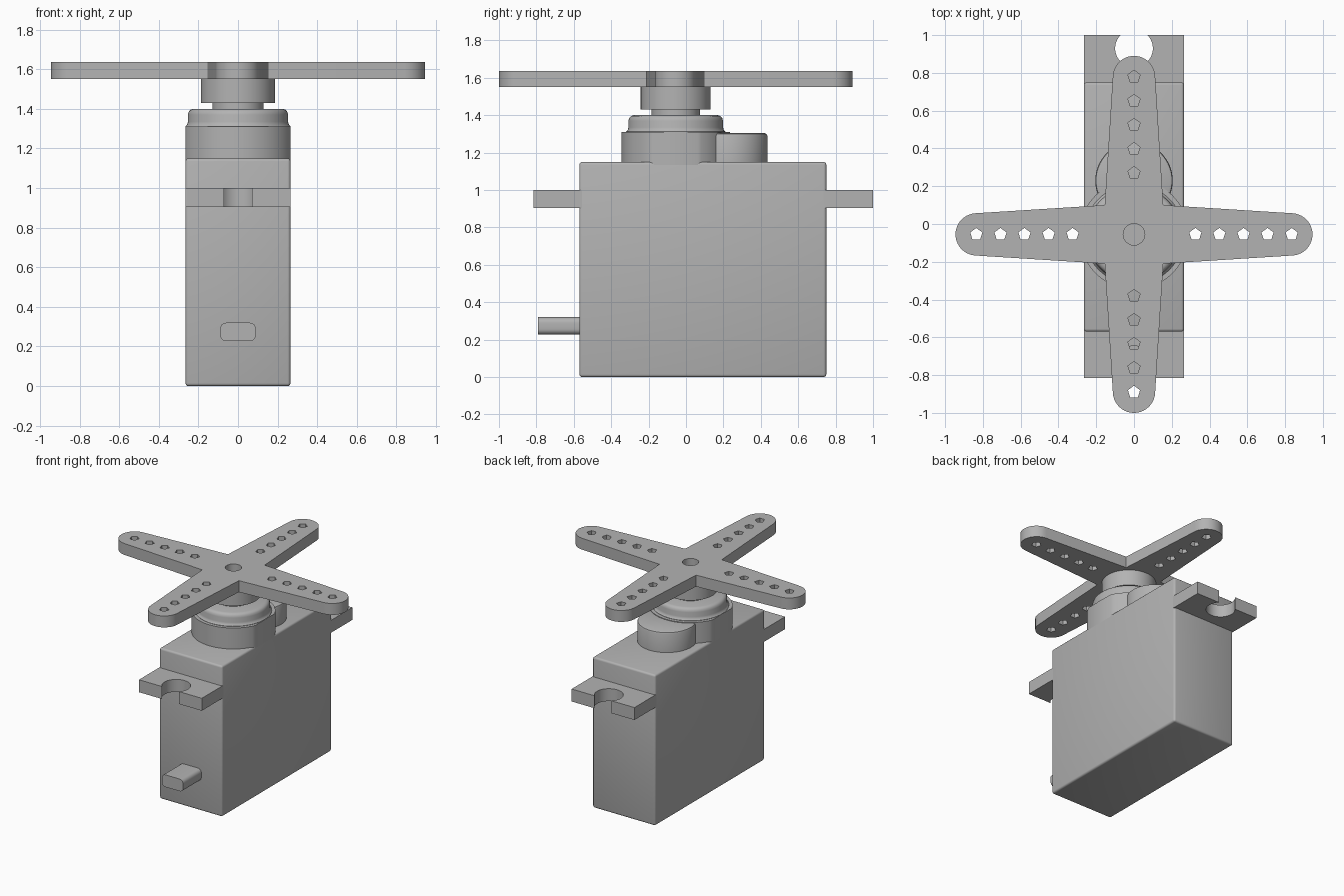
import bpy, bmesh, math
from mathutils import Matrix

if "Cube" in bpy.data.objects:
    bpy.data.objects.remove(bpy.data.objects["Cube"], do_unlink=True)

GREY = (0.45, 0.45, 0.45, 1)
plastic = bpy.data.materials.new("grey plastic")
plastic.use_nodes = True
plastic.diffuse_color = GREY
plastic.node_tree.nodes["Principled BSDF"].inputs["Base Color"].default_value = GREY

W = 0.265          # half width of the case
AXIS = -0.055      # y of the output shaft


def finish(obj):
    """Give the part its material and smooth shading with sharp edges kept."""
    obj.data.materials.clear()
    obj.data.materials.append(plastic)
    bpy.ops.object.select_all(action='DESELECT')
    obj.select_set(True)
    bpy.context.view_layer.objects.active = obj
    bpy.ops.object.shade_smooth_by_angle(angle=math.radians(35))
    return obj


def add_mesh(name, bm):
    bmesh.ops.remove_doubles(bm, verts=bm.verts, dist=1e-5)
    bmesh.ops.recalc_face_normals(bm, faces=bm.faces)
    me = bpy.data.meshes.new(name)
    bm.to_mesh(me)
    bm.free()
    obj = bpy.data.objects.new(name, me)
    bpy.context.collection.objects.link(obj)
    return finish(obj)


def plate(name, loops, z0, z1):
    """Extrude a flat outline; loops after the first are holes."""
    cu = bpy.data.curves.new(name, 'CURVE')
    cu.dimensions, cu.fill_mode = '2D', 'BOTH'
    cu.extrude = (z1 - z0) / 2
    for pts in loops:
        sp = cu.splines.new('POLY')
        sp.points.add(len(pts) - 1)
        for p, (x, y) in zip(sp.points, pts):
            p.co = (x, y, 0, 1)
        sp.use_cyclic_u = True
    tmp = bpy.data.objects.new(name, cu)
    bpy.context.collection.objects.link(tmp)
    bm = bmesh.new()
    bm.from_mesh(tmp.evaluated_get(bpy.context.evaluated_depsgraph_get()).to_mesh())
    bpy.data.objects.remove(tmp, do_unlink=True)
    bpy.data.curves.remove(cu)
    bmesh.ops.translate(bm, verts=bm.verts, vec=(0, 0, (z0 + z1) / 2))
    return add_mesh(name, bm)


def lathe(name, profile, y, steps=64):
    """Revolve (radius, z) points about a vertical axis at the given y."""
    bm = bmesh.new()
    vs = [bm.verts.new((r, 0, z)) for r, z in profile]
    es = [bm.edges.new(pair) for pair in zip(vs, vs[1:])]
    bmesh.ops.spin(bm, geom=vs + es, cent=(0, 0, 0), axis=(0, 0, 1),
                   angle=math.tau, steps=steps, use_merge=True)
    bmesh.ops.translate(bm, verts=bm.verts, vec=(0, y, 0))
    return add_mesh(name, bm)


def box(name, x, y0, y1, z0, z1):
    bm = bmesh.new()
    bmesh.ops.create_cube(bm, size=1, matrix=Matrix.Translation((0, (y0 + y1) / 2, (z0 + z1) / 2))
                          @ Matrix.Diagonal((2 * x, y1 - y0, z1 - z0, 1)))
    return bm


def arc(cx, cy, r, a0, a1, n):
    return [(cx + r * math.cos(a), cy + r * math.sin(a))
            for a in (math.radians(a0 + (a1 - a0) * i / n) for i in range(n + 1))]


def circle(cx, cy, r, n, start=0):
    return arc(cx, cy, r, start, start + 360, n)[:-1]


# Case with softened edges
bm = box("case", W, -0.57, 0.75, 0, 1.15)
bmesh.ops.bevel(bm, geom=bm.edges[:], offset=0.015, segments=3, profile=0.5, affect='EDGES')
add_mesh("case", bm)

# Mounting tabs, each with an open round screw notch
R, INSET = 0.10, 0.07
open_angle = math.degrees(math.asin(INSET / R))
for name, root, tip, s in (("front_tab", -0.555, -0.815, -1), ("back_tab", 0.735, 1.0, 1)):
    notch = [(x, tip + s * (y - INSET)) for x, y in arc(0, 0, R, open_angle, -180 - open_angle, 32)]
    plate(name, [[(-W, root), (W, root), (W, tip)] + notch + [(-W, tip)]], 0.905, 1.0)

# Cable stub with rounded long edges
bm = box("cable_stub", 0.09, -0.79, -0.56, 0.227, 0.32)
long_edges = [e for e in bm.edges if abs(e.verts[0].co.y - e.verts[1].co.y) > 0.1]
bmesh.ops.bevel(bm, geom=long_edges, offset=0.03, segments=5, profile=0.5, affect='EDGES')
add_mesh("cable_stub", bm)

# Gear housing: a drum cut flat at the case sides, and a smaller drum behind it
flat = math.degrees(math.acos(W / 0.29))
outline = arc(0, AXIS, 0.29, flat, 180 - flat, 32) + arc(0, AXIS, 0.29, 180 + flat, 360 - flat, 32)
plate("gear_housing", [outline], 1.135, 1.31)
lathe("small_gear_housing", [(0, 1.14), (0.205, 1.14), (0.205, 1.29), (0.201, 1.30),
                             (0.19, 1.305), (0, 1.305)], 0.23)

# Collar with a flared foot and rounded top
lathe("collar", [(0, 1.30), (0.265, 1.30), (0.265, 1.312), (0.257, 1.32), (0.253, 1.335), (0.253, 1.37),
                 (0.249, 1.385), (0.24, 1.395), (0.225, 1.40), (0, 1.40)], AXIS)
lathe("shaft", [(0, 1.39), (0.13, 1.39), (0.13, 1.44), (0, 1.44)], AXIS)

# Hub under the horn, with a screw bore
lathe("horn_hub", [(0.057, 1.43), (0.187, 1.43), (0.187, 1.55), (0.057, 1.55), (0.057, 1.43)], AXIS)

# Four-armed horn: one tapered arm turned four times, pierced by pentagonal holes
arm = [(0.155, -0.155)] + arc(0.833, 0, 0.112, -87, 87, 20)
horn, holes = [], [circle(0, AXIS, 0.057, 32)]
for k in range(4):
    c, s = ((1, 0), (0, 1), (-1, 0), (0, -1))[k]
    horn += [(x * c - y * s, x * s + y * c + AXIS) for x, y in arm]
    for d in (0.325, 0.452, 0.58, 0.707, 0.835):
        holes.append(circle(d * c, d * s + AXIS, 0.034, 5, 90))
plate("horn", [horn] + holes, 1.55, 1.637)
